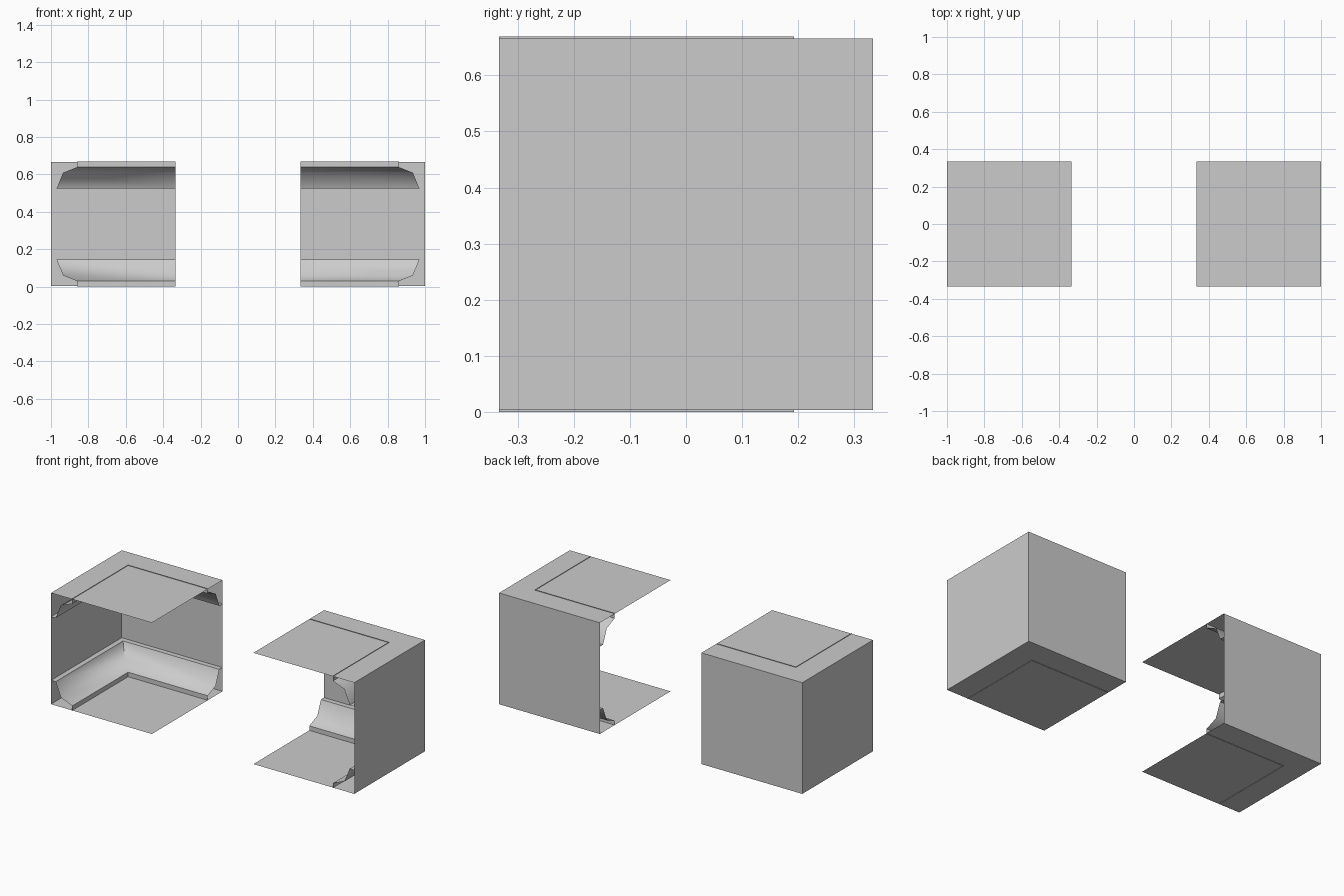
import bpy, bmesh, math
from mathutils import Matrix, Vector

if "Cube" in bpy.data.objects:
    bpy.data.objects.remove(bpy.data.objects["Cube"])

# Overall extents of the left corner room; the right one is its half-turn copy
X0, X1 = -1.0, -0.335
Y0, Y1 = -0.333, 0.333
H = 0.669
FLOOR, CEIL = 0.003, H - 0.003

# Moulding profile: (distance from wall, height above floor)
PROFILE = [(0, 0.145), (0.03, 0.145), (0.065, 0.06), (0.14, 0.03), (0.14, 0.0)]


def finish(name, bm, turned):
    if turned:  # half turn about the y axis through mid height
        c = Vector((0, 0, H / 2))
        bmesh.ops.rotate(bm, verts=bm.verts, cent=c,
                         matrix=Matrix.Rotation(math.pi, 3, 'Y'))
    mesh = bpy.data.meshes.new(name)
    bm.to_mesh(mesh)
    bm.free()
    ob = bpy.data.objects.new(name, mesh)
    bpy.context.collection.objects.link(ob)
    return ob


def panel(name, corners, turned):
    bm = bmesh.new()
    bm.faces.new([bm.verts.new(c) for c in corners])
    finish(name, bm, turned)


def moulding(name, at_ceiling, turned):
    # Sweep the profile along both walls with a mitred inner corner
    bm = bmesh.new()
    rows = []
    for d, h in PROFILE:
        z = H - h if at_ceiling else h
        path = [(X0 + d, Y0, z), (X0 + d, Y1 - d, z), (X1, Y1 - d, z)]
        rows.append([bm.verts.new(p) for p in path])
    for a, b in zip(rows, rows[1:]):
        for i in range(2):
            quad = [a[i], b[i], b[i + 1], a[i + 1]]
            bm.faces.new(quad[::-1] if at_ceiling else quad)
    ob = finish(name, bm, turned)
    bpy.ops.object.select_all(action='DESELECT')
    ob.select_set(True)
    bpy.context.view_layer.objects.active = ob
    bpy.ops.object.shade_smooth_by_angle(angle=math.radians(55))


for side, turned in (("left", False), ("right", True)):
    # Two walls, open towards the front and the middle
    panel(side + "_side_wall", [(X0, Y0, FLOOR), (X0, Y1, FLOOR),
                                (X0, Y1, CEIL), (X0, Y0, CEIL)], turned)
    panel(side + "_back_wall", [(X0, Y1, FLOOR), (X1, Y1, FLOOR),
                                (X1, Y1, CEIL), (X0, Y1, CEIL)], turned)
    # Floor and ceiling
    for part, z in (("_lower_slab", FLOOR), ("_upper_slab", CEIL)):
        panel(side + part, [(X0, Y0, z), (X1, Y0, z), (X1, Y1, z), (X0, Y1, z)], turned)
    # Hollow skirting and cornice
    moulding(side + "_lower_moulding", False, turned)
    moulding(side + "_upper_moulding", True, turned)
